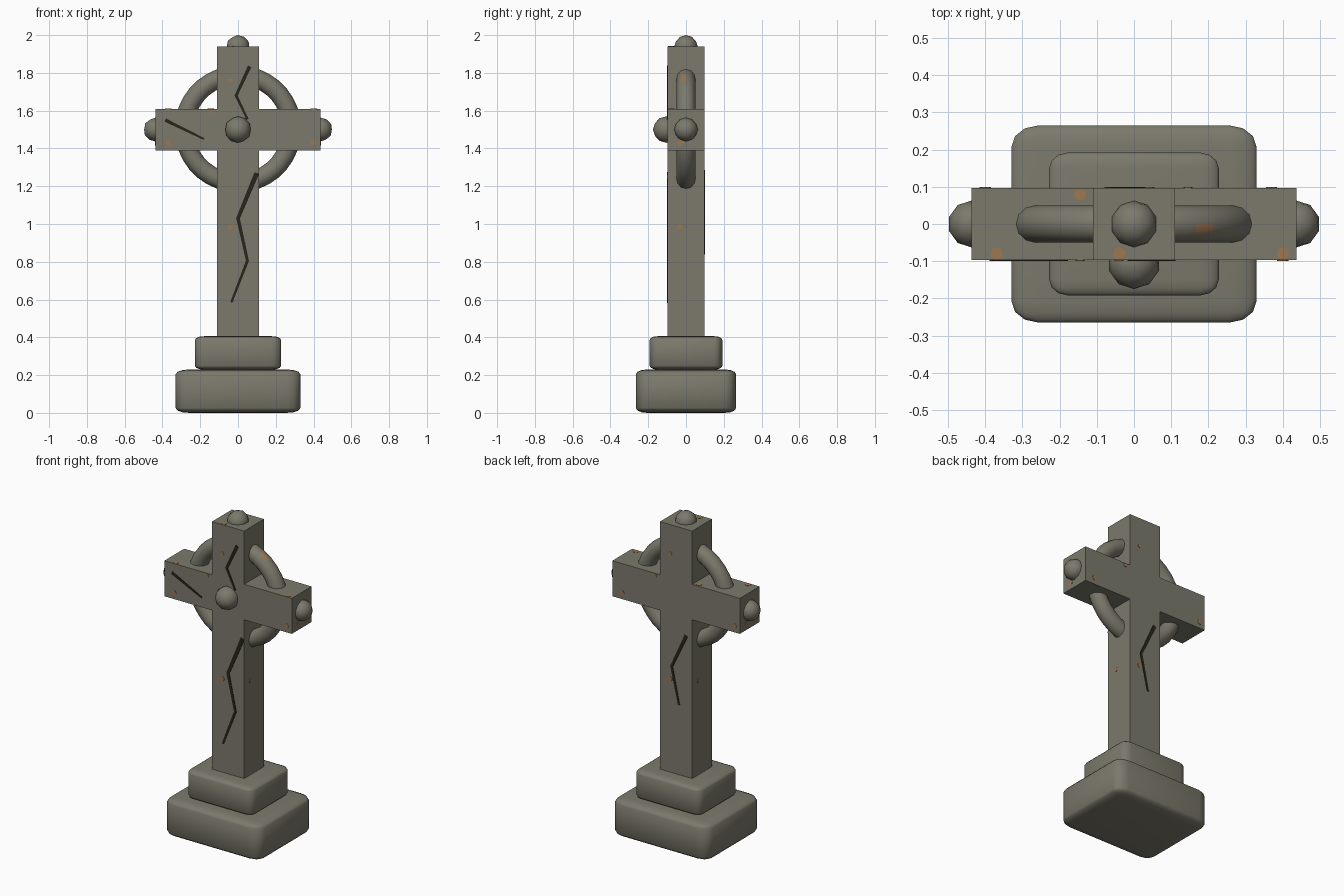
import bpy, bmesh, math
from mathutils import Vector, Matrix

cube = bpy.data.objects.get("Cube")
if cube:
    bpy.data.objects.remove(cube)

DEPTH = 0.097       # half depth of the cross
HALF = 0.11         # half width of shaft and arms
HUB = 1.5           # height of the arm centre line
ARM = 0.437         # half length of the arms
TOP = 1.94


def material(name, colour):
    m = bpy.data.materials.new(name)
    m.use_nodes = True
    m.diffuse_color = (*colour, 1)
    m.node_tree.nodes["Principled BSDF"].inputs["Base Color"].default_value = (*colour, 1)
    return m


stone = material("weathered stone", (0.2, 0.193, 0.15))
dark = material("dark crack", (0.02, 0.018, 0.011))
lichen = material("orange lichen", (0.34, 0.185, 0.08))


def add(name, bm, mat, smooth=None):
    bmesh.ops.recalc_face_normals(bm, faces=bm.faces)
    mesh = bpy.data.meshes.new(name)
    bm.to_mesh(mesh)
    bm.free()
    mesh.materials.append(mat)
    ob = bpy.data.objects.new(name, mesh)
    bpy.context.collection.objects.link(ob)
    if smooth:
        mesh.shade_smooth()
    return ob


def prism(bm, outline, depth):
    """Extrude a closed outline of points along a depth vector."""
    face = bm.faces.new([bm.verts.new(p) for p in outline])
    ext = bmesh.ops.extrude_face_region(bm, geom=[face])
    verts = [g for g in ext["geom"] if isinstance(g, bmesh.types.BMVert)]
    bmesh.ops.translate(bm, vec=depth, verts=verts)


# Stepped plinth: rounded blocks whose bevel stretches with the block
def block(name, size, z):
    bm = bmesh.new()
    bmesh.ops.create_cube(bm, size=1)
    ob = add(name, bm, stone, True)
    ob.scale = size
    ob.location.z = z + size[2] / 2
    bev = ob.modifiers.new("rounded edges", 'BEVEL')
    bev.width = 0.11
    bev.segments = 3


block("lower_plinth", (0.66, 0.53, 0.23), 0)
block("upper_plinth", (0.456, 0.384, 0.177), 0.229)

# Shaft and arms as one extruded cross outline
half = [(HALF, 0.3), (HALF, HUB - HALF), (ARM, HUB - HALF),
        (ARM, HUB + HALF), (HALF, HUB + HALF), (HALF, TOP)]
outline = half + [(-x, z) for x, z in reversed(half)]
bm = bmesh.new()
prism(bm, [(x, -DEPTH, z) for x, z in outline], Vector((0, 2 * DEPTH, 0)))
add("cross", bm, stone)

# Ring behind the arms, with one lichen patch
bm = bmesh.new()
R, r, N, M = 0.285, 0.05, 36, 12
rows = []
for i in range(N):
    a = math.tau * i / N
    row = []
    for j in range(M):
        b = math.tau * j / M
        d = R + r * math.cos(b)
        row.append(bm.verts.new((d * math.cos(a), r * math.sin(b), HUB + 0.003 + d * math.sin(a))))
    rows.append(row)
for i in range(N):
    for j in range(M):
        k, l = (i + 1) % N, (j + 1) % M
        bm.faces.new((rows[i][j], rows[k][j], rows[k][l], rows[i][l]))
patch = Vector((0.19, -0.02, 1.77))
min(bm.faces, key=lambda f: (f.calc_center_median() - patch).length).material_index = 1
ring = add("ring", bm, stone, True)
ring.data.materials.append(lichen)

# Round bosses on the tips and the front
for name, pos, rad in [("top_boss", (0, 0, 1.937), 0.063),
                       ("left_boss", (ARM, 0, HUB), 0.063),
                       ("right_boss", (-ARM, 0, HUB), 0.063),
                       ("front_boss", (0, -0.105, HUB), 0.07)]:
    bm = bmesh.new()
    bmesh.ops.create_icosphere(bm, subdivisions=2, radius=rad, matrix=Matrix.Translation(pos))
    add(name, bm, stone, True)


# Cracks: thin tapering plates along a broken line
def crack(name, pts, widths, y):
    pts = [Vector(p) for p in pts]
    left, right = [], []
    for i, p in enumerate(pts):
        d = (pts[min(i + 1, len(pts) - 1)] - pts[max(i - 1, 0)]).normalized()
        n = Vector((-d.y, d.x)) * widths[i] / 2
        left.append(p + n)
        right.append(p - n)
    bm = bmesh.new()
    prism(bm, [(q.x, y - 0.003, q.y) for q in left + right[::-1]], Vector((0, 0.006, 0)))
    add(name, bm, dark)


crack("shaft_crack", [(0.1, 1.27), (0, 1.03), (0.05, 0.805), (-0.035, 0.585)],
      (0.026, 0.02, 0.016, 0.012), -DEPTH)
crack("head_crack", [(0.062, 1.835), (-0.01, 1.68), (0.05, 1.555)],
      (0.02, 0.016, 0.012), -DEPTH)
crack("arm_crack", [(-0.385, 1.55), (-0.18, 1.45)], (0.018, 0.01), -DEPTH)
crack("back_crack", [(-0.07, 1.28), (0.03, 1.065), (-0.02, 0.84)],
      (0.022, 0.017, 0.012), DEPTH)


# Lichen spots: thin discs on flat faces
def spot(bm, pos, normal, rad=0.017):
    turn = Vector(normal).to_track_quat('Z', 'Y').to_matrix().to_4x4()
    bmesh.ops.create_cone(bm, cap_ends=True, segments=8, radius1=rad, radius2=rad,
                          depth=0.004, matrix=Matrix.Translation(pos) @ turn)


bm = bmesh.new()
for s in (1, -1):       # front and back, then both ends, half-turn symmetric
    for x, z in [(-0.04, 1.76), (-0.145, 1.597), (-0.37, 1.43), (0.4, 1.43), (-0.04, 0.985)]:
        spot(bm, (s * x, -s * DEPTH, z), (0, -s, 0), 0.012 if z > 1.5 else 0.015)
    spot(bm, (s * ARM, -s * 0.03, 1.43), (s, 0, 0), 0.015)
    spot(bm, (s * HALF, -s * 0.03, 0.985), (s, 0, 0), 0.015)
for x, y, z in [(-0.37, -0.079, HUB + HALF), (0.4, -0.079, HUB + HALF),
                (-0.145, 0.079, HUB + HALF), (-0.04, -0.079, TOP)]:
    spot(bm, (x, y, z), (0, 0, 1))
add("lichen_spots", bm, lichen)
